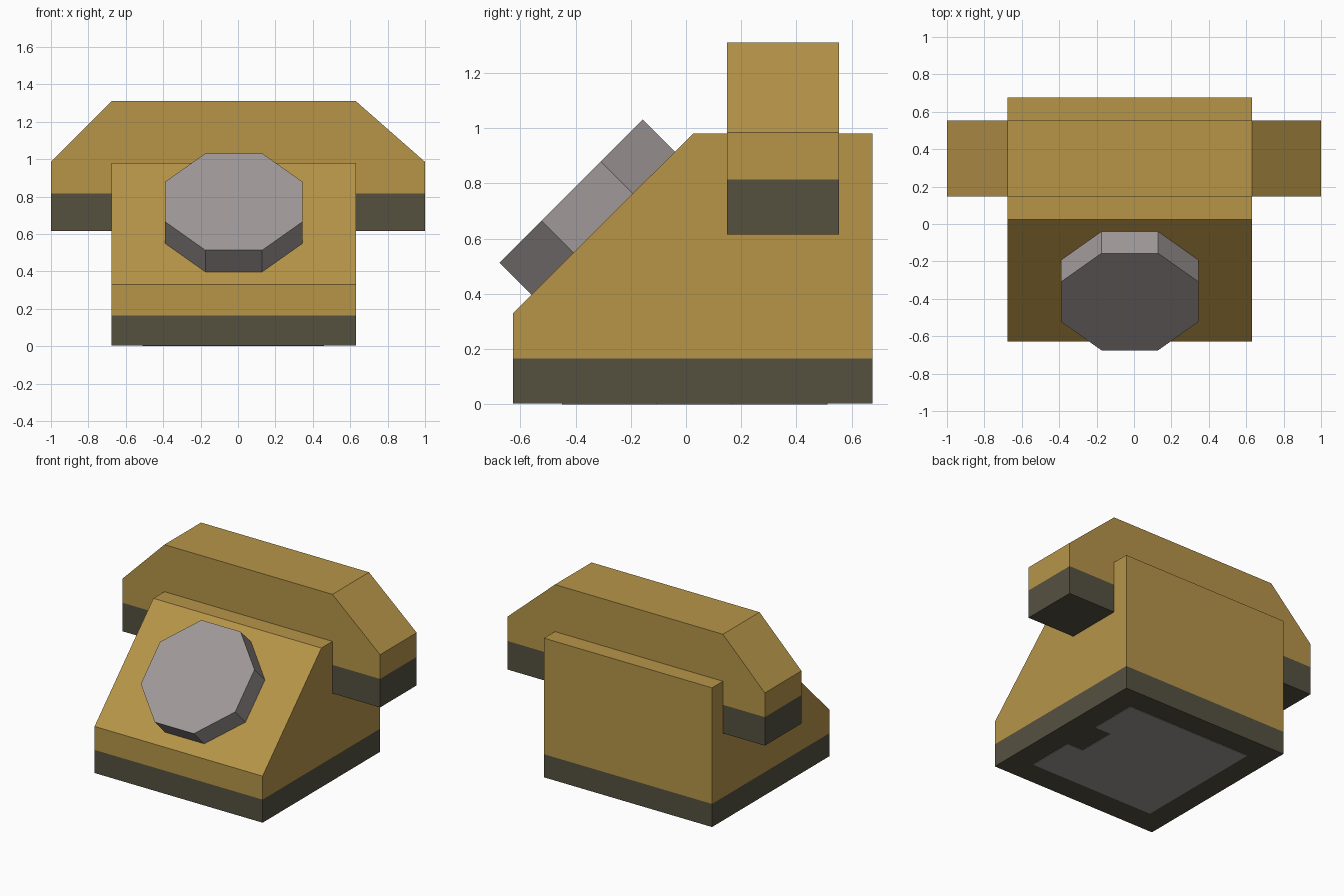
import bpy, bmesh, math
from mathutils import Vector, Matrix

if "Cube" in bpy.data.objects:
    bpy.data.objects.remove(bpy.data.objects["Cube"])


def material(name, rgb):
    mat = bpy.data.materials.new(name)
    lin = [((c / 255 + 0.055) / 1.055) ** 2.4 for c in rgb]
    mat.diffuse_color = (*lin, 1)
    mat.use_nodes = True
    mat.node_tree.nodes["Principled BSDF"].inputs["Base Color"].default_value = mat.diffuse_color
    return mat


GOLD = material("mustard_gold", (183, 149, 73))
DARK = material("dark_olive", (85, 81, 64))
GREY = material("warm_grey", (160, 152, 152))

CX = -0.0225          # centre of the body across x
X0, X1 = -0.675, 0.63  # body sides
Y0, Y1 = -0.627, 0.675  # body front and back


def prism(name, points, push, mats, split_z=None):
    """Extrude a flat outline; below split_z faces take the second material."""
    bm = bmesh.new()
    face = bm.faces.new([bm.verts.new(p) for p in points])
    res = bmesh.ops.extrude_face_region(bm, geom=[face], use_keep_orig=True)
    verts = [v for v in res["geom"] if isinstance(v, bmesh.types.BMVert)]
    bmesh.ops.translate(bm, verts=verts, vec=Vector(push))
    if split_z is not None:
        bmesh.ops.bisect_plane(bm, geom=bm.verts[:] + bm.edges[:] + bm.faces[:],
                               plane_co=(0, 0, split_z), plane_no=(0, 0, 1))
    bmesh.ops.recalc_face_normals(bm, faces=bm.faces[:])
    if split_z is not None:
        for f in bm.faces:
            f.material_index = int(f.calc_center_median().z < split_z)
    mesh = bpy.data.meshes.new(name)
    bm.to_mesh(mesh)
    bm.free()
    for m in mats:
        mesh.materials.append(m)
    obj = bpy.data.objects.new(name, mesh)
    bpy.context.collection.objects.link(obj)
    return obj


# Body: sloped side profile with a dark base band
side = [(Y0, 0.003), (Y1, 0.003), (Y1, 0.98), (0.025, 0.98), (Y0, 0.33)]
prism("body", [(X0, y, z) for y, z in side], (X1 - X0, 0, 0), [GOLD, DARK], 0.165)

# Handset: chamfered bar across the body with dark ear pieces
front = [(-1, 0.615), (1, 0.615), (1, 0.985), (X1, 1.31), (X0, 1.31), (-1, 0.985)]
prism("handset", [(x, 0.148, z) for x, z in front], (0, 0.406, 0), [GOLD, DARK], 0.815)

# Dial: octagonal block standing out from the 45 degree slope
normal = Vector((0, -1, 1)).normalized()
tilt = Matrix.Rotation(math.radians(45), 3, 'X')
centre = Vector((CX, -0.2985, 0.6545))
radius = 0.3665 / math.cos(math.pi / 8)
ring = []
for i in range(8):
    a = math.pi / 8 + i * math.pi / 4
    ring.append(centre + tilt @ Vector((radius * math.cos(a), radius * math.sin(a), 0)))
prism("dial", ring, normal * 0.166, [GREY])

# Underside plate: thin inset square with a notch on the right edge
plate = [(0.46, -0.45), (0.46, -0.107), (0.335, -0.107), (0.335, 0.167),
         (0.46, 0.167), (0.46, 0.513), (-0.51, 0.513), (-0.51, -0.45)]
prism("underside_plate", [(x, y, 0) for x, y in plate], (0, 0, 0.004), [GREY])
